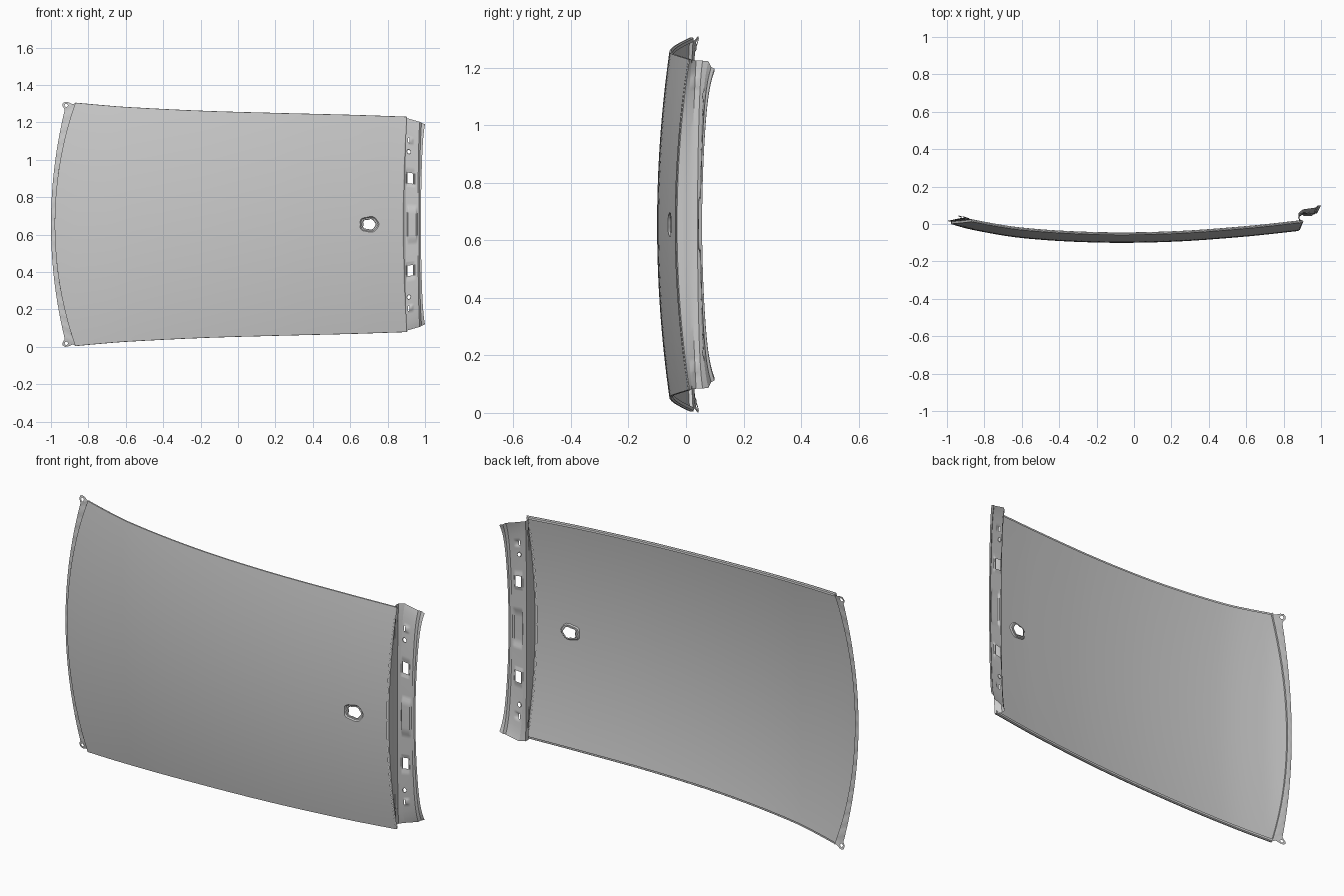
import bpy, bmesh, math

if "Cube" in bpy.data.objects:
    bpy.data.objects.remove(bpy.data.objects["Cube"])

MID = 0.655  # height of the symmetry line


def smooth(pts):
    """Smooth interpolating curve through (x, value) points."""
    n = len(pts)
    def slope(i):
        a, b = pts[max(i - 1, 0)], pts[min(i + 1, n - 1)]
        return (b[1] - a[1]) / (b[0] - a[0])
    def f(x):
        i = 0
        while i < n - 2 and x > pts[i + 1][0]:
            i += 1
        (x0, a), (x1, b) = pts[i], pts[i + 1]
        h = x1 - x0
        t = (x - x0) / h
        return (a * (2*t**3 - 3*t*t + 1) + slope(i) * h * (t**3 - 2*t*t + t)
                + b * (3*t*t - 2*t**3) + slope(i + 1) * h * (t**3 - t*t))
    return f


def span(a, b, n, extra=()):
    return sorted({round(a + (b - a) * i / n, 5) for i in range(n + 1)} | {round(e, 5) for e in extra})


def finish(name, bm, angle=30):
    bmesh.ops.remove_doubles(bm, verts=bm.verts, dist=1e-5)
    bmesh.ops.delete(bm, geom=[v for v in bm.verts if not v.link_faces], context='VERTS')
    me = bpy.data.meshes.new(name)
    bm.to_mesh(me)
    bm.free()
    ob = bpy.data.objects.new(name, me)
    bpy.context.collection.objects.link(ob)
    bpy.ops.object.select_all(action='DESELECT')
    ob.select_set(True)
    bpy.context.view_layer.objects.active = ob
    bpy.ops.object.shade_smooth_by_angle(angle=math.radians(angle))
    return ob


def rings(bm, loops):
    """Bridge closed loops, given from the outside in."""
    vs = [[bm.verts.new(p) for p in lp] for lp in loops]
    for a, b in zip(vs, vs[1:]):
        for i in range(len(a)):
            j = (i + 1) % len(a)
            bm.faces.new((a[i], a[j], b[j], b[i]))


def sheet(bm, us, vs, f, openings=()):
    """Surface patch f(u, v) leaving out the rectangular openings."""
    g = [[bm.verts.new(f(u, v)) for v in vs] for u in us]
    for i in range(len(us) - 1):
        for j in range(len(vs) - 1):
            cu, cv = (us[i] + us[i + 1]) / 2, (vs[j] + vs[j + 1]) / 2
            if any(a < cu < b and c < cv < d for a, b, c, d in openings):
                continue
            bm.faces.new((g[i][j], g[i + 1][j], g[i + 1][j + 1], g[i][j + 1]))


def fitted_hole(bm, f, box, levels, n=32):
    """Fill a rectangular opening down to a rounded hole. levels: (scale, depth, wobble)."""
    a, b, c, d = box
    cu, cv, ru, rv = (a + b) / 2, (c + d) / 2, (b - a) / 2, (d - c) / 2
    loops = []
    for s, depth, wob in levels:
        lp = []
        for k in range(n):
            t = 2 * math.pi * k / n
            co, si = math.cos(t), math.sin(t)
            r = 1 / max(abs(co), abs(si)) if s is None else s * (1 + wob * math.cos(5 * t) - wob * .6 * math.cos(4 * t))
            x, y, z = f(cu + ru * r * co, cv + rv * r * si)
            lp.append((x, y + depth, z))
        loops.append(lp)
    rings(bm, loops)


# Main roof skin: arched lengthwise, crowned crosswise, with an aerial hole
arch = smooth([(-.98, 0), (-.87, -.03), (-.6, -.075), (-.2, -.099), (.2, -.095), (.6, -.067), (.9, -.035)])
width = smooth([(-.98, .661), (-.87, .65), (-.75, .639), (-.6, .627), (-.2, .607), (.2, .595), (.6, .585), (.9, .575)])

def roof(u, v):
    x0, x1 = -.98 + .11 * v * v, .88 + .02 * v * v
    x = x0 + (x1 - x0) * u
    return (x, arch(x) + .043 * v * v, MID + v * width(x))

bm = bmesh.new()
box = (.871, .937, -.086, .086)
sheet(bm, span(0, 1, 48, box[:2]), span(-1, 1, 40, box[2:]), roof, [box])
fitted_hole(bm, roof, box, [(None, 0, 0), (.84, 0, .05), (.74, .006, .05), (.6, .006, .08), (.55, .01, .08)])

# Narrow hemmed lips down both long sides
for s in (-1, 1):
    def lip(u, k, s=s):
        x, y, z = roof(u, s)
        dy, dz = [(0, 0), (.006, .001), (.012, -.003), (.013, -.014)][int(k)]
        return (x, y + dy, z + s * dz)
    if s > 0:
        sheet(bm, span(0, 1, 48), [0, 1, 2, 3], lip)
    else:
        sheet(bm, span(0, 1, 48)[::-1], [0, 1, 2, 3], lip)
finish("roof_skin", bm)

# Curved windscreen flange, with a row of shallow beads
def flange(k, v):
    x, y, z = roof(0, v)
    outer = (-1 + .075 * v * v, .016 + .016 * v * v, MID + .618 * v)
    root = (x + .003, y + .012, z)
    if k >= 3:
        return (x, y, z)
    t = [1, .66, .33, 0][3 - int(3 - k)] if k < 0 else {0: 1, 1: .6, 2: 0}[int(k)]
    bead = .003 if k == 1 and math.sin(v * 60) > 0 else 0
    return tuple(root[i] + (outer[i] - root[i]) * t + (bead if i == 1 else 0) for i in range(3))

bm = bmesh.new()
sheet(bm, [0, 1, 2, 3], span(-1, 1, 96), flange)
finish("windscreen_flange", bm)

# Corner mounting tabs with bolt holes
for s, side in ((-1, "lower"), (1, "upper")):
    outline = [(-.872, .640), (-.888, .644), (-.908, .653), (-.925, .655), (-.937, .647), (-.938, .632),
               (-.929, .618), (-.922, .600), (-.905, .606), (-.885, .625)]
    def lift(x, h):
        return (x, .024 - (x + .872) * .22 + .008 * max(0, (h - .62) / .035), MID + s * h)
    hole = []
    for x, h in outline:
        t = math.atan2(h - .636, x + .918)
        hole.append((-.918 + .009 * math.cos(t), .636 + .009 * math.sin(t)))
    loops = [[lift(*p) for p in lp] for lp in (outline, hole)]
    if s > 0:
        pass
    else:
        loops = [lp[::-1] for lp in loops]
    bm = bmesh.new()
    rings(bm, loops)
    finish(side + "_corner_tab", bm)

# Stepped tailgate header: (x, y, half width) profiles at the middle and at the ends
middle = [(.88, -.035), (.887, -.031), (.888, -.01), (.884, .02), (.886, .04), (.896, .047), (.962, .050), (.970, .056), (.978, .056)]
ends = [(.90, .008), (.905, .012), (.892, .02), (.878, .035), (.880, .058), (.902, .078), (.972, .088), (.982, .099), (1.0, .10)]
half = [.575, .575, .573, .571, .570, .568, .548, .542, .535]

def plateau(u, v, a, b, c, d, ru, rv):
    e = min((u - a) / ru, (b - u) / ru, (v - c) / rv, (d - v) / rv)
    return max(0, min(1, e))

def header(u, v):
    i = min(int(u), len(half) - 2)
    t = u - i
    mix = lambda p, q: p + (q - p) * t
    flare = .65 * v * v + .35 * v ** 10 if u > 3 else v * v
    x, y = [mix(middle[i][k], middle[i + 1][k]) * (1 - flare) + mix(ends[i][k], ends[i + 1][k]) * flare for k in (0, 1)]
    a = abs(v)
    y -= .006 * plateau(u, v, 5.1, 5.95, -.17, .17, .1, .02)       # central pad
    y += .005 * plateau(u, a, 5.02, 5.75, .36, .52, .08, .02)      # recess round square holes
    y -= .006 * plateau(u, a, 5.1, 5.6, .765, .83, .15, .02)       # small raised clips
    x += .004 * plateau(u, a, 2.1, 3.9, .82, .92, .4, .03)         # dimples on the step wall
    return (x, y, MID + v * mix(half[i], half[i + 1]))

squares = [(5.14, 5.6, .39, .49), (5.14, 5.6, -.49, -.39)]
rounds = [(5.06, 5.4, .666, .714), (5.06, 5.4, -.714, -.666)]
slots = [(5.15, 5.28, .775, .82), (5.15, 5.28, -.82, -.775)]
u_lines = [e for b in squares + rounds + slots for e in b[:2]] + [5.1, 5.2, 5.85, 5.95, 5.02, 5.67, 5.75, 5.5, 2.1, 2.5, 3.5, 3.9]
v_lines = [s * e for s in (-1, 1) for e in (.15, .17, .36, .38, .39, .49, .50, .52, .666, .714, .765, .775, .785, .81, .82, .83, .85, .89, .92, .94, .96, .98, .99)]
bm = bmesh.new()
sheet(bm, span(0, 8, 8, u_lines), span(-1, 1, 40, v_lines), header, squares + rounds + slots)
for b in rounds:
    fitted_hole(bm, header, b, [(None, 0, 0), (.9, 0, 0), (.75, .003, 0)], 24)
finish("tailgate_header", bm)
